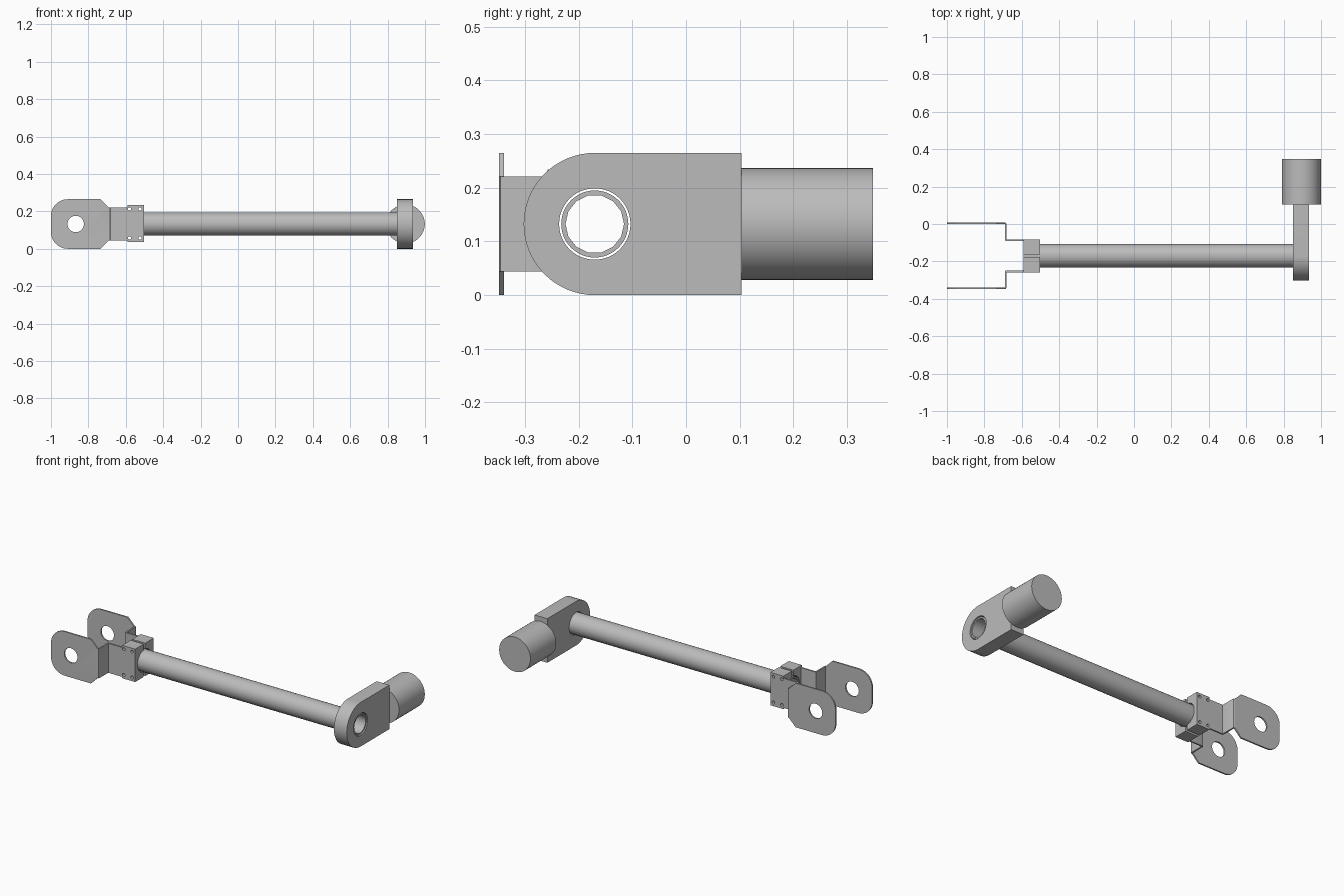
import bpy, bmesh
from math import sin, cos, pi, radians

cube = bpy.data.objects.get("Cube")
if cube:
    bpy.data.objects.remove(cube)

grey = bpy.data.materials.new("plain grey")
grey.use_nodes = True
grey.diffuse_color = (0.5, 0.5, 0.5, 1)
grey.node_tree.nodes["Principled BSDF"].inputs["Base Color"].default_value = (0.5, 0.5, 0.5, 1)

CY, CZ = -0.17, 0.1325      # axis of the tube
PLACE = {'x': lambda u, v, t: (t, u, v),
         'y': lambda u, v, t: (u, t, v),
         'z': lambda u, v, t: (u, v, t)}


def arc(u, v, r, start, end, n):
    """Points along an arc, angles in degrees."""
    step = radians(end - start) / n
    return [(u + r * cos(radians(start) + i * step),
             v + r * sin(radians(start) + i * step)) for i in range(n + 1)]


def prism(name, points, axis, low, high):
    """Extrude a flat outline along an axis."""
    bm = bmesh.new()
    place = PLACE[axis]
    base = bm.faces.new([bm.verts.new(place(u, v, low)) for u, v in points])
    top = bmesh.ops.extrude_face_region(bm, geom=[base])["geom"]
    shift = place(0, 0, high - low)
    bmesh.ops.translate(bm, vec=shift, verts=[g for g in top if isinstance(g, bmesh.types.BMVert)])
    bmesh.ops.recalc_face_normals(bm, faces=bm.faces)
    mesh = bpy.data.meshes.new(name)
    bm.to_mesh(mesh)
    bm.free()
    mesh.materials.append(grey)
    obj = bpy.data.objects.new(name, mesh)
    bpy.context.collection.objects.link(obj)
    return obj


def rod(name, u, v, r, axis, low, high, sides=48):
    return prism(name, arc(u, v, r, 0, 360, sides)[:-1], axis, low, high)


def activate(obj):
    bpy.ops.object.select_all(action='DESELECT')
    obj.select_set(True)
    bpy.context.view_layer.objects.active = obj


def cut(obj, cutter, operation='DIFFERENCE'):
    mod = obj.modifiers.new("cut", 'BOOLEAN')
    mod.operation, mod.object, mod.solver = operation, cutter, 'EXACT'
    activate(obj)
    bpy.ops.object.modifier_apply(modifier=mod.name)
    bpy.data.objects.remove(cutter)


def smooth(obj):
    activate(obj)
    bpy.ops.object.shade_smooth_by_angle(angle=radians(30))


# Hollow tube
tube = rod("tube", CY, CZ, 0.0625, 'x', -0.59, 0.93)
cut(tube, rod("bore", CY, CZ, 0.0545, 'x', -0.7, 1.1, 14))
smooth(tube)

# Rounded end block with a bore for the tube
outline = arc(CY, CZ, 0.1325, 90, 270, 32) + [(0.103, 0), (0.103, 2 * CZ)]
block = prism("end_block", outline, 'x', 0.85, 0.935)
cut(block, rod("bore", CY, CZ, 0.0665, 'x', 0.7, 1.1))
smooth(block)

# Solid round stub behind the block
smooth(rod("stub_cylinder", 0.895, CZ, 0.104, 'y', 0.103, 0.348))

for side, label in ((-1, "front"), (1, "back")):
    def across(d):
        return CY + side * d

    # Half clamp around the tube, with four bolt holes
    y0, y1 = sorted((across(0.007), across(0.088)))
    clamp = prism(label + "_clamp", [(y0, 0.036), (y1, 0.036), (y1, 0.234), (y0, 0.234)],
                  'x', -0.59, -0.503)
    cut(clamp, rod("bore", CY, CZ, 0.0665, 'x', -0.7, -0.4))
    for x in (-0.58, -0.524):
        for z in (0.058, 0.213):
            cut(clamp, rod("bolt_hole", x, z, 0.009, 'y', -0.5, 0.2, 16))
    smooth(clamp)

    # Bent sheet bracket: folded strip trimmed to its side outline
    strip = [(-1, 0.178), (-0.69, 0.178), (-0.684, 0.176), (-0.682, 0.17), (-0.682, 0.088),
             (-0.59, 0.088), (-0.59, 0.079), (-0.684, 0.079), (-0.689, 0.081),
             (-0.691, 0.086), (-0.691, 0.169), (-1, 0.169)]
    bracket = prism(label + "_bracket", [(x, across(d)) for x, d in strip], 'z', -0.1, 0.4)
    upper = arc(-0.91, 2 * CZ - 0.09, 0.09, 180, 90, 12)
    upper += [(-0.735, 2 * CZ), (-0.691, 0.221), (-0.5, 0.221)]
    lower = [(x, 2 * CZ - z) for x, z in reversed(upper)]
    cut(bracket, prism("side_outline", upper + lower, 'y', -0.5, 0.2), 'INTERSECT')
    cut(bracket, rod("pin_hole", -0.868, CZ, 0.044, 'y', -0.5, 0.2, 32))
    smooth(bracket)
